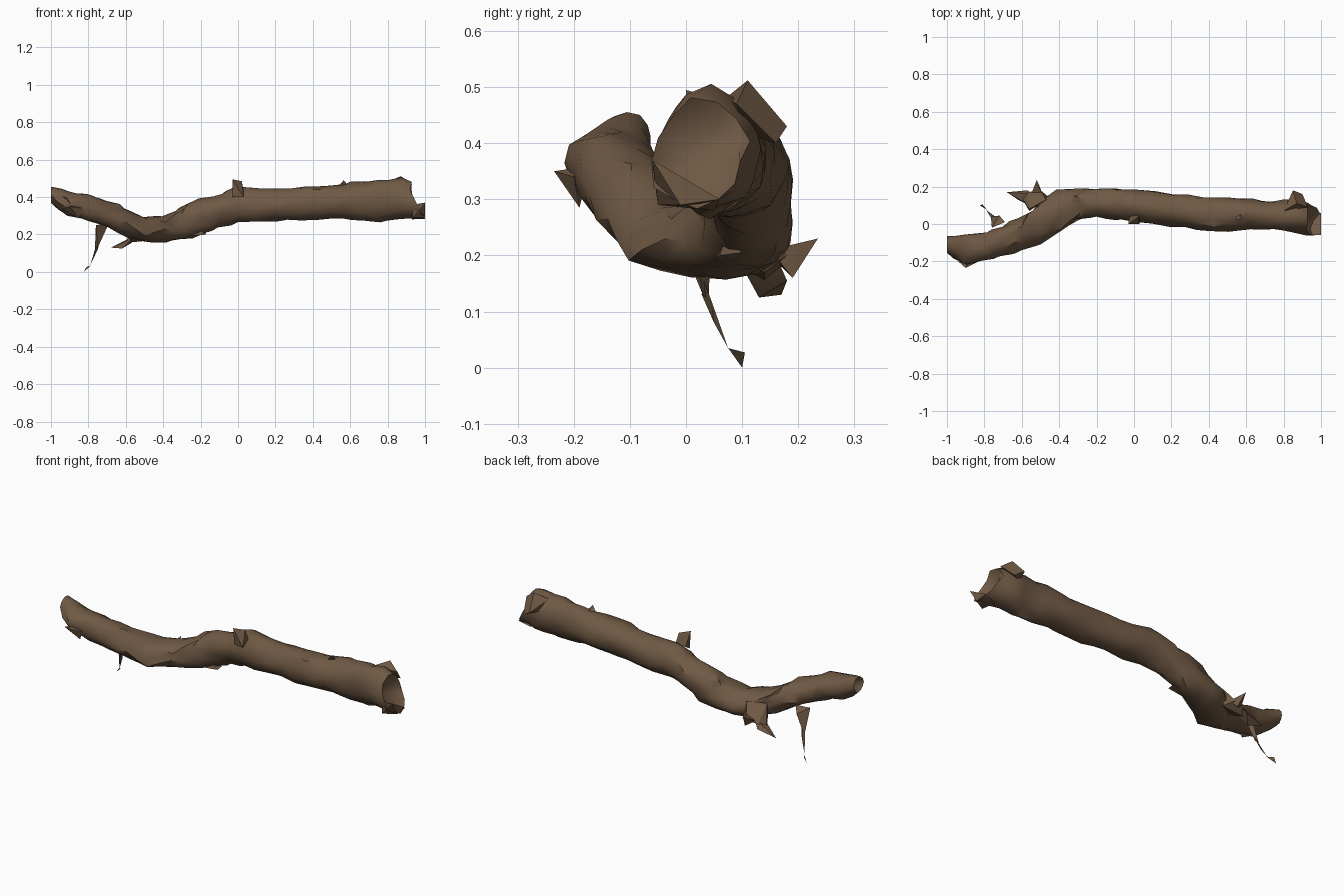
import bpy, bmesh, math, random
from mathutils import Vector, noise

if "Cube" in bpy.data.objects:
    bpy.data.objects.remove(bpy.data.objects["Cube"])

random.seed(4)

bark = bpy.data.materials.new("brown bark")
bark.diffuse_color = (0.16, 0.10, 0.058, 1)
bark.use_nodes = True
bark.node_tree.nodes["Principled BSDF"].inputs["Base Color"].default_value = bark.diffuse_color

# branch cross-sections: x, y min, y max, z min, z max
STATIONS = [
    (-1.00, -0.15, -0.06, 0.37, 0.455), (-0.90, -0.22, -0.06, 0.30, 0.43),
    (-0.80, -0.20, -0.05, 0.27, 0.42), (-0.70, -0.17, -0.01, 0.235, 0.375),
    (-0.60, -0.14, 0.03, 0.19, 0.34), (-0.50, -0.11, 0.13, 0.16, 0.295),
    (-0.40, -0.04, 0.18, 0.16, 0.30), (-0.30, 0.02, 0.187, 0.17, 0.35),
    (-0.20, 0.04, 0.19, 0.20, 0.39), (-0.10, 0.03, 0.187, 0.24, 0.41),
    (0.00, 0.015, 0.175, 0.265, 0.455), (0.20, -0.01, 0.165, 0.27, 0.445),
    (0.35, -0.035, 0.145, 0.275, 0.46), (0.50, -0.04, 0.14, 0.28, 0.46),
    (0.62, -0.03, 0.13, 0.28, 0.475), (0.75, -0.035, 0.12, 0.28, 0.49),
    (0.87, -0.045, 0.135, 0.28, 0.50), (0.955, -0.06, 0.10, 0.285, 0.45),
]
SIDES = 12


def finish(bm, name, angle=40):
    mesh = bpy.data.meshes.new(name)
    bm.to_mesh(mesh)
    bm.free()
    mesh.materials.append(bark)
    obj = bpy.data.objects.new(name, mesh)
    bpy.context.collection.objects.link(obj)
    bpy.ops.object.select_all(action='DESELECT')
    obj.select_set(True)
    bpy.context.view_layer.objects.active = obj
    bpy.ops.object.shade_smooth_by_angle(angle=math.radians(angle))
    return obj


def sections():
    # each station, plus a midpoint between neighbours
    for a, b in zip(STATIONS, STATIONS[1:]):
        yield a
        yield tuple((p + q) / 2 for p, q in zip(a, b))
    yield STATIONS[-1]


def build_branch():
    bm = bmesh.new()
    rings = []
    rows = list(sections())
    for i, (x, y0, y1, z0, z1) in enumerate(rows):
        cy, cz, ry, rz = (y0 + y1) / 2, (z0 + z1) / 2, (y1 - y0) / 2, (z1 - z0) / 2
        inner = 0 < i < len(rows) - 1
        ring = []
        for k in range(SIDES):
            a = 2 * math.pi * (k + 0.5 * (i % 2)) / SIDES
            c, s = math.cos(a), math.sin(a)
            # knobbly bark
            r = 1.01 + 0.16 * noise.noise(Vector((x * 6, c * 1.3, s * 1.3))) + random.uniform(-.05, .05)
            px = x + (random.uniform(-.018, .018) if inner else 0)
            if i == len(rows) - 1:
                px = x - 0.045 * s      # slanted broken end
            ring.append(bm.verts.new((px, cy + ry * c * r, cz + rz * s * r)))
        rings.append(ring)
    for i, (p, q) in enumerate(zip(rings, rings[1:])):
        for k in range(SIDES):
            n = (k + 1) % SIDES
            if i % 2 == 0:
                bm.faces.new((p[k], p[n], q[k]))
                bm.faces.new((p[n], q[n], q[k]))
            else:
                bm.faces.new((p[k], q[n], q[k]))
                bm.faces.new((p[k], p[n], q[n]))
    # hollow broken ends
    for ring, depth in ((rings[0], 0.06), (rings[-1], -0.07)):
        mid = sum((v.co for v in ring), Vector()) / SIDES
        tip = bm.verts.new(mid + Vector((depth, 0, 0)))
        for k in range(SIDES):
            bm.faces.new((ring[k], ring[(k + 1) % SIDES], tip))
    bmesh.ops.recalc_face_normals(bm, faces=bm.faces)
    finish(bm, "branch")


def splinter(name, *points):
    # closed shard around a few corner points
    bm = bmesh.new()
    verts = [bm.verts.new(p) for p in points]
    bmesh.ops.convex_hull(bm, input=verts)
    bmesh.ops.recalc_face_normals(bm, faces=bm.faces)
    finish(bm, name, 25)


build_branch()

# thin hanging twig
splinter("twig_top", (-.76, -.02, .25), (-.69, .01, .26), (-.72, .045, .23), (-.75, .03, .13), (-.765, .04, .12))
splinter("twig_middle", (-.74, .03, .16), (-.762, .028, .13), (-.77, .05, .08), (-.79, .075, .035), (-.75, .045, .12))
splinter("twig_tip", (-.785, .075, .035), (-.81, .105, .027), (-.825, .10, .0), (-.80, .09, .03))

# broken side stub near the bend
splinter("stub_base", (-.45, .14, .17), (-.47, .13, .27), (-.56, .07, .19), (-.56, .08, .26), (-.60, .14, .155), (-.57, .17, .18), (-.50, .18, .2))
splinter("stub_lower", (-.56, .10, .18), (-.54, .16, .20), (-.68, .17, .13), (-.62, .13, .125), (-.57, .18, .155))
splinter("stub_spike", (-.55, .16, .19), (-.49, .15, .21), (-.52, .235, .23), (-.50, .19, .16))

# snapped knot on top
splinter("top_knot", (-.03, .0, .495), (.02, .035, .485), (-.03, .01, .40), (.03, .0, .40), (.03, .05, .43), (-.025, .04, .42))

# small bark flakes
splinter("bark_flake", (.54, .03, .46), (.59, .04, .46), (.565, .02, .49), (.57, .06, .46))
splinter("end_bump", (.80, .07, .48), (.87, .11, .512), (.93, .09, .47), (.85, .18, .43), (.90, .16, .40), (.82, .10, .42))
splinter("end_lip", (.93, -.05, .29), (.93, .05, .28), (1.0, -.06, .37), (1.0, -.01, .29), (1.0, .06, .30), (.94, -.06, .36))
splinter("left_flake", (-.94, -.20, .335), (-.90, -.235, .35), (-.85, -.19, .285), (-.83, -.20, .34), (-.87, -.17, .36))
splinter("under_flake", (-.17, .06, .20), (-.17, .10, .205), (-.30, .05, .19), (-.25, .10, .19), (-.22, .07, .23))
